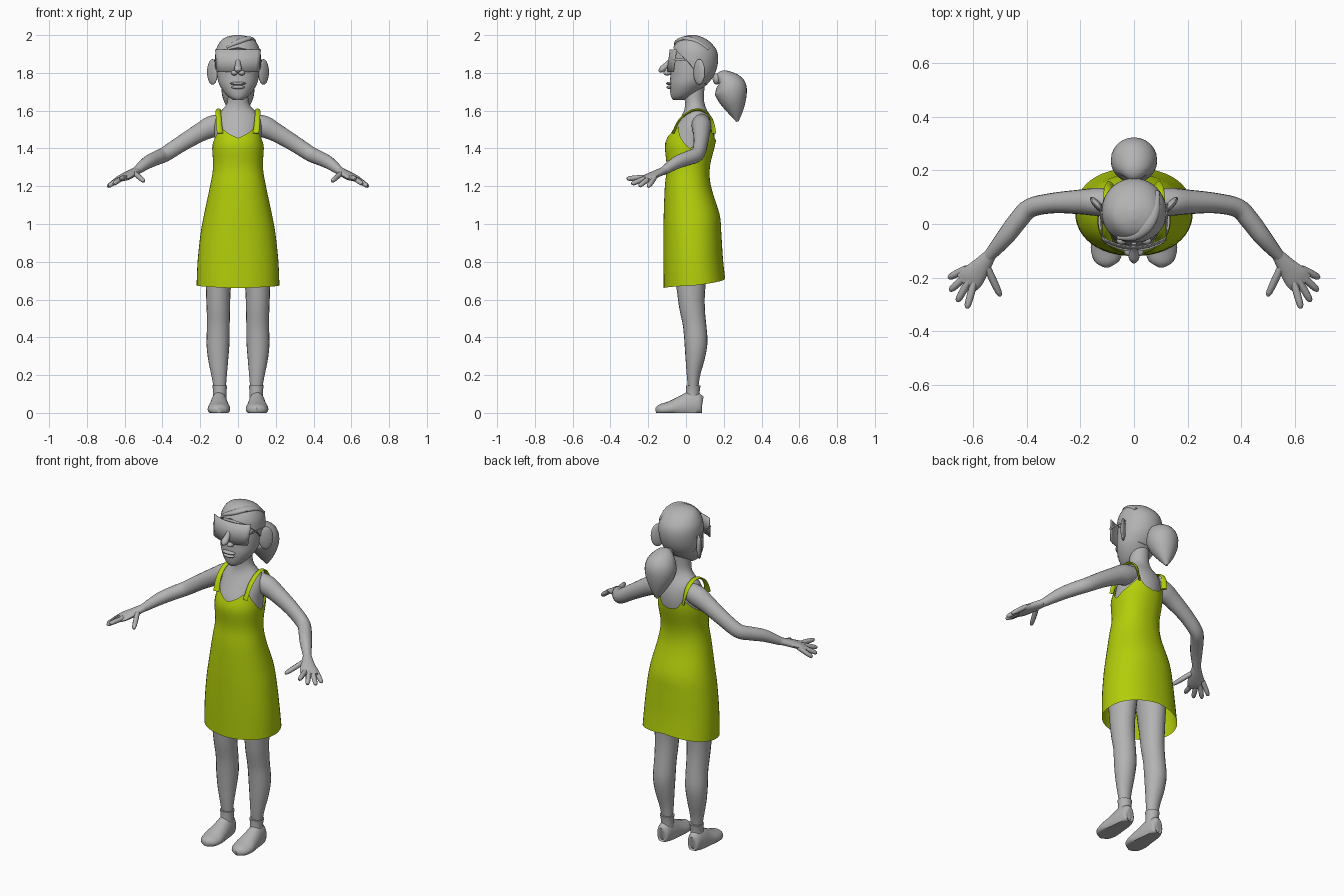
import bpy, bmesh, math
from mathutils import Vector, Matrix


def material(name, rgb):
    m = bpy.data.materials.new(name)
    m.diffuse_color = (*rgb, 1)
    return m


GREY = material("grey", (0.45, 0.45, 0.45))
LIME = material("lime", (0.45, 0.62, 0.003))


def spline(rows, steps=4):
    """Smooth curve through rows of numbers."""
    out = []
    for i in range(len(rows) - 1):
        a, b = rows[max(i - 1, 0)], rows[i]
        c, d = rows[i + 1], rows[min(i + 2, len(rows) - 1)]
        for k in range(steps):
            t = k / steps
            out.append([0.5 * (2 * q + (r - p) * t + (2 * p - 5 * q + 4 * r - s) * t * t
                               + (3 * q - p - 3 * r + s) * t ** 3)
                        for p, q, r, s in zip(a, b, c, d)])
    return out + [list(rows[-1])]


def lookup(rows, key):
    """Linear interpolation in rows sorted by their first number."""
    if key <= rows[0][0]:
        return rows[0]
    for a, b in zip(rows, rows[1:]):
        if key <= b[0]:
            f = (key - a[0]) / max(b[0] - a[0], 1e-9)
            return [p + (q - p) * f for p, q in zip(a, b)]
    return rows[-1]


def finish(name, bm, mat, mirror=False):
    bmesh.ops.recalc_face_normals(bm, faces=bm.faces)
    me = bpy.data.meshes.new(name)
    bm.to_mesh(me)
    bm.free()
    me.materials.append(mat)
    ob = bpy.data.objects.new(name, me)
    bpy.context.collection.objects.link(ob)
    if mirror:
        ob.modifiers.new("mirror", 'MIRROR').use_mirror_merge = False
    return ob


def bridge(bm, rings, caps=True):
    rings = [[bm.verts.new(p) for p in r] for r in rings]
    n = len(rings[0])
    for a, b in zip(rings, rings[1:]):
        for i in range(n):
            bm.faces.new((a[i], a[(i + 1) % n], b[(i + 1) % n], b[i]))
    if caps:
        bm.faces.new(rings[0][::-1])
        bm.faces.new(rings[-1])


def column(name, rows, mat, lo=None, hi=None, levels=20, n=32, caps=True,
           power=1.0, dome=False, mirror=False):
    """Upright body from rows (z, centre x, half width, front y, back y);
    lo and hi are (angle from front, z) tables for slanted or cut edges."""
    rows = spline(rows)
    rings = []
    for k in range(levels + 1):
        t = k / levels
        if dome:
            t = math.sin(t * math.pi / 2)
        ring = []
        for i in range(n):
            th = 2 * math.pi * i / n
            c, s = math.sin(th), -math.cos(th)
            a = math.degrees(min(th, 2 * math.pi - th))
            z0 = lookup(lo, a)[1] if lo else rows[0][0]
            z1 = lookup(hi, a)[1] if hi else rows[-1][0]
            z = z0 + (z1 - z0) * t
            _, cx, rx, y0, y1 = lookup(rows, z)
            c = math.copysign(abs(c) ** power, c)
            s = math.copysign(abs(s) ** power, s)
            ring.append((cx + rx * c, (y0 + y1) / 2 + (y1 - y0) / 2 * s, z))
        rings.append(ring)
    bm = bmesh.new()
    bridge(bm, rings, caps)
    return finish(name, bm, mat, mirror)


def sweep(name, rows, mat, n=14, mirror=False, floor=None, steps=4):
    """Tube through rows (x, y, z, side radius, upright radius)."""
    rows = spline(rows, steps)
    rings = []
    for i, r in enumerate(rows):
        a, b = rows[max(i - 1, 0)], rows[min(i + 1, len(rows) - 1)]
        t = (Vector(b[:3]) - Vector(a[:3])).normalized()
        side = t.cross(Vector((0, 0, 1))).normalized()
        up = side.cross(t)
        ring = []
        for k in range(n):
            th = 2 * math.pi * k / n
            p = Vector(r[:3]) + side * r[3] * math.cos(th) + up * r[4] * math.sin(th)
            if floor is not None:
                p.z = max(p.z, floor)
            ring.append(p)
        rings.append(ring)
    bm = bmesh.new()
    bridge(bm, rings)
    return finish(name, bm, mat, mirror)


def blob(name, loc, size, mat, turn=0, mirror=False):
    bm = bmesh.new()
    bmesh.ops.create_uvsphere(bm, u_segments=16, v_segments=10, radius=1)
    bm.transform(Matrix.Translation(loc) @ Matrix.Rotation(turn, 4, 'Z')
                 @ Matrix.Diagonal((*size, 1)))
    return finish(name, bm, mat, mirror)


# dress with slanted hem, scooped neck and low armholes
column("dress", [
    (0.65, 0, 0.220, -0.118, 0.215), (0.80, 0, 0.214, -0.119, 0.197),
    (0.95, 0, 0.198, -0.119, 0.187), (1.05, 0, 0.180, -0.118, 0.178),
    (1.20, 0, 0.148, -0.112, 0.132), (1.30, 0, 0.132, -0.102, 0.126),
    (1.41, 0, 0.137, -0.112, 0.152), (1.46, 0, 0.131, -0.098, 0.160),
    (1.53, 0, 0.125, -0.060, 0.152)], LIME,
    lo=[(0, 0.66), (90, 0.675), (180, 0.712)],
    hi=[(0, 1.455), (22, 1.48), (45, 1.515), (60, 1.47), (90, 1.40),
        (120, 1.45), (145, 1.50), (160, 1.45), (180, 1.44)],
    levels=28, n=48, caps=False, power=0.92)
sweep("strap", [(0.095, -0.068, 1.48, 0.017, 0.006), (0.102, -0.035, 1.55, 0.015, 0.006),
                (0.104, 0.025, 1.597, 0.014, 0.006), (0.102, 0.085, 1.602, 0.014, 0.006),
                (0.096, 0.132, 1.56, 0.015, 0.006), (0.085, 0.148, 1.48, 0.017, 0.006)],
      LIME, n=8, mirror=True)

# upper body and neck
column("torso", [
    (1.30, 0, 0.120, -0.085, 0.115), (1.41, 0, 0.126, -0.100, 0.142),
    (1.47, 0, 0.124, -0.085, 0.150), (1.52, 0, 0.126, -0.055, 0.147),
    (1.57, 0, 0.115, -0.025, 0.132), (1.60, 0, 0.088, -0.010, 0.112),
    (1.63, 0, 0.062, -0.005, 0.100), (1.67, 0, 0.054, -0.008, 0.095),
    (1.76, 0, 0.054, -0.010, 0.100)], GREY)

# arms, palms and fingers
sweep("arm", [
    (0.08, 0.080, 1.535, 0.050, 0.050), (0.14, 0.082, 1.515, 0.052, 0.058),
    (0.20, 0.082, 1.485, 0.046, 0.050), (0.30, 0.078, 1.425, 0.038, 0.043),
    (0.385, 0.060, 1.370, 0.036, 0.040), (0.43, 0.015, 1.350, 0.036, 0.038),
    (0.48, -0.050, 1.325, 0.033, 0.034), (0.54, -0.120, 1.280, 0.022, 0.022)],
    GREY, n=18, mirror=True)
sweep("palm", [
    (0.53, -0.108, 1.287, 0.021, 0.020), (0.57, -0.160, 1.264, 0.036, 0.020),
    (0.605, -0.200, 1.246, 0.048, 0.017), (0.628, -0.222, 1.235, 0.044, 0.011)],
    GREY, mirror=True)
fingers = {
    "little_finger": ((0.635, -0.172, 1.238), (0.69, -0.200, 1.197)),
    "ring_finger": ((0.632, -0.200, 1.238), (0.685, -0.248, 1.200)),
    "middle_finger": ((0.620, -0.222, 1.240), (0.658, -0.288, 1.212)),
    "index_finger": ((0.600, -0.235, 1.246), (0.622, -0.314, 1.240)),
    "thumb": ((0.545, -0.165, 1.268), (0.497, -0.268, 1.225))}
for name, (a, b) in fingers.items():
    a, b = Vector(a), Vector(b)
    sweep(name, [(*a.lerp(b, f), r, r) for f, r in
                 ((-0.25, 0.013), (0.3, 0.014), (0.85, 0.012), (1.0, 0.005))],
          GREY, n=8, mirror=True, steps=2)

# legs, socks and shoes
column("leg", [
    (0.14, 0.097, 0.033, 0.010, 0.066), (0.20, 0.100, 0.041, 0.004, 0.075),
    (0.28, 0.105, 0.053, -0.002, 0.098), (0.37, 0.106, 0.061, -0.008, 0.114),
    (0.46, 0.104, 0.060, -0.016, 0.108), (0.55, 0.104, 0.062, -0.035, 0.100),
    (0.66, 0.104, 0.066, -0.050, 0.102), (0.90, 0.095, 0.080, -0.080, 0.130)],
    GREY, n=20, mirror=True)
column("sock", [
    (0.06, 0.097, 0.036, -0.005, 0.070), (0.11, 0.096, 0.035, 0.000, 0.072),
    (0.145, 0.097, 0.040, 0.000, 0.077)], GREY, n=20, levels=6, mirror=True)
sweep("shoe", [
    (0.100, 0.086, 0.045, 0.012, 0.035), (0.100, 0.077, 0.045, 0.034, 0.057),
    (0.100, 0.030, 0.040, 0.044, 0.075), (0.100, -0.030, 0.030, 0.052, 0.057),
    (0.101, -0.090, 0.020, 0.060, 0.040), (0.101, -0.138, 0.015, 0.046, 0.030),
    (0.100, -0.160, 0.012, 0.012, 0.014)], GREY, n=20, mirror=True, floor=0)

# head
skull = [
    (1.657, 0, 0.024, -0.068, -0.010), (1.67, 0, 0.048, -0.078, 0.025),
    (1.70, 0, 0.076, -0.084, 0.070), (1.74, 0, 0.100, -0.086, 0.110),
    (1.78, 0, 0.110, -0.083, 0.138), (1.83, 0, 0.114, -0.080, 0.155),
    (1.88, 0, 0.114, -0.070, 0.158), (1.92, 0, 0.107, -0.062, 0.145),
    (1.96, 0, 0.084, -0.038, 0.108), (1.98, 0, 0.055, -0.012, 0.072),
    (1.99, 0, 0.010, 0.020, 0.040)]
column("head", skull, GREY, levels=30)
blob("ear", (0.135, 0.070, 1.805), (0.014, 0.040, 0.068), GREY, turn=-0.75, mirror=True)
blob("eye", (0.045, -0.062, 1.862), (0.020, 0.014, 0.013), GREY, mirror=True)
sweep("nose", [(0, -0.068, 1.885, 0.010, 0.010), (0, -0.095, 1.850, 0.014, 0.014),
               (0, -0.126, 1.820, 0.020, 0.017), (0, -0.144, 1.808, 0.006, 0.006)], GREY)
blob("nostril", (0.020, -0.098, 1.800), (0.018, 0.022, 0.014), GREY, mirror=True)
blob("upper_lip", (0, -0.086, 1.744), (0.042, 0.020, 0.009), GREY)
blob("lower_lip", (0, -0.084, 1.724), (0.035, 0.019, 0.010), GREY)

# hair cap, side-swept lock and ponytail
hair = [(z + 0.010, x, r + 0.007, f - 0.007, b + 0.012) for z, x, r, f, b in skull]
column("hair", hair, GREY, dome=True, levels=18, n=40,
       lo=[(0, 1.935), (35, 1.92), (60, 1.885), (80, 1.85), (100, 1.80),
           (130, 1.75), (180, 1.735)], hi=[(0, 2.0), (180, 2.0)])
sweep("hair_lock", [(0.085, 0.120, 1.925, 0.010, 0.008), (0.075, 0.060, 1.965, 0.022, 0.014),
                    (0.050, 0.000, 1.980, 0.026, 0.014), (0.000, -0.042, 1.962, 0.020, 0.014),
                    (-0.060, -0.050, 1.935, 0.008, 0.008)], GREY)
blob("hair_tie", (0, 0.163, 1.768), (0.030, 0.022, 0.030), GREY)
sweep("ponytail", [
    (0, 0.165, 1.775, 0.020, 0.020), (0, 0.195, 1.770, 0.060, 0.050),
    (0, 0.230, 1.725, 0.085, 0.086), (0, 0.247, 1.665, 0.080, 0.076),
    (0, 0.262, 1.600, 0.048, 0.044), (0, 0.272, 1.542, 0.006, 0.006)], GREY, n=24)

# wide curved visor with side arms
bm = bmesh.new()
grid = [[bm.verts.new((x * w, -0.102 + 0.034 * x * x + dy, z))
         for x in [k / 6 - 1 for k in range(13)]]
        for z, w, dy in ((1.806, 0.113, 0.0), (1.865, 0.118, 0.008), (1.925, 0.121, 0.016))]
for a, b in zip(grid, grid[1:]):
    for i in range(12):
        bm.faces.new((a[i], a[i + 1], b[i + 1], b[i]))
visor = finish("visor", bm, GREY)
visor.modifiers.new("thickness", 'SOLIDIFY').thickness = 0.005
sweep("visor_arm", [(0.117, -0.062, 1.872, 0.003, 0.006), (0.122, 0.010, 1.868, 0.003, 0.006),
                    (0.124, 0.075, 1.860, 0.003, 0.006)], GREY, n=6, mirror=True)

# smooth shading with sharp creases kept
bpy.ops.object.select_all(action='SELECT')
bpy.context.view_layer.objects.active = visor
bpy.ops.object.shade_smooth_by_angle(angle=math.radians(45))
